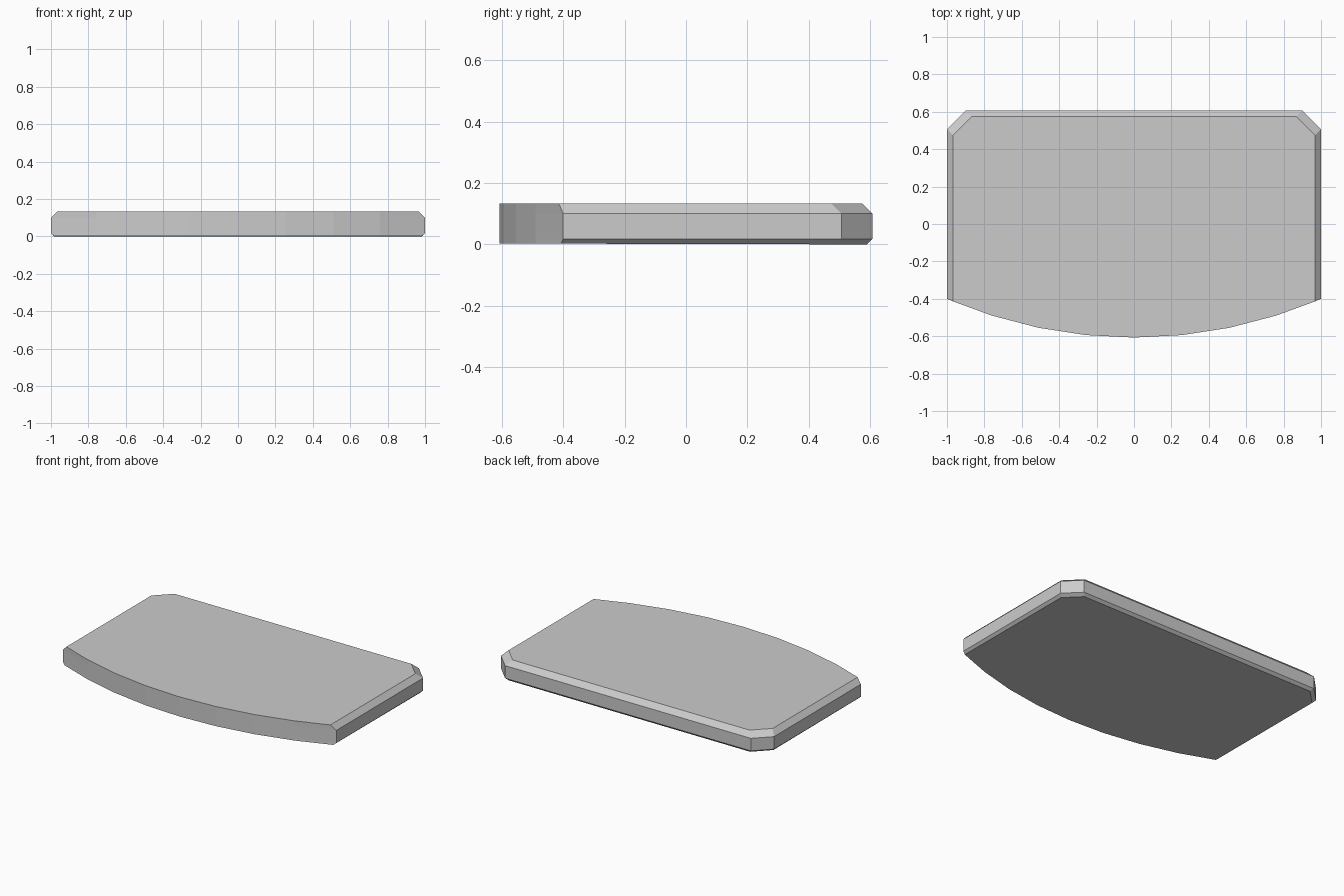
import bpy, bmesh, math

if "Cube" in bpy.data.objects:
    bpy.data.objects.remove(bpy.data.objects["Cube"])

HALF_Y = 0.607
RADIUS = 2.52
STEPS = 8


def arc_y(x):
    return RADIUS - HALF_Y - math.sqrt(RADIUS ** 2 - x ** 2)


def outline(d):
    """Plate outline, inset by d on the sides and back but not the curved front."""
    half = math.asin(1 / RADIUS)
    pts = []
    for i in range(STEPS + 1):
        x = RADIUS * math.sin(half * (2 * i / STEPS - 1))
        x = max(-1 + d, min(1 - d, x))
        pts.append((x, arc_y(x)))
    right = [(1 - d, 0.507 - d), (0.9 - d, HALF_Y - d)]
    return pts + right + [(-x, y) for x, y in reversed(right)]


# Stacked outlines: bottom bevel, wall, top bevel
bm = bmesh.new()
rings = []
for inset, z, tilt in [(0.017, 0, 0.003), (0, 0.017, 0), (0, 0.1, 0), (0.033, 0.133, 0)]:
    # The underside rises very slightly towards the front
    rings.append([bm.verts.new((x, y, z + tilt * (HALF_Y - y) / (2 * HALF_Y)))
                  for x, y in outline(inset)])

for low, high in zip(rings, rings[1:]):
    n = len(low)
    for i in range(n):
        j = (i + 1) % n
        bm.faces.new((low[i], low[j], high[j], high[i]))
bm.faces.new(rings[-1])
bm.faces.new(rings[0][::-1])
bmesh.ops.recalc_face_normals(bm, faces=bm.faces)

# Bevelled plate
mesh = bpy.data.meshes.new("bevelled_plate")
bm.to_mesh(mesh)
bm.free()
plate = bpy.data.objects.new("bevelled_plate", mesh)
bpy.context.collection.objects.link(plate)
